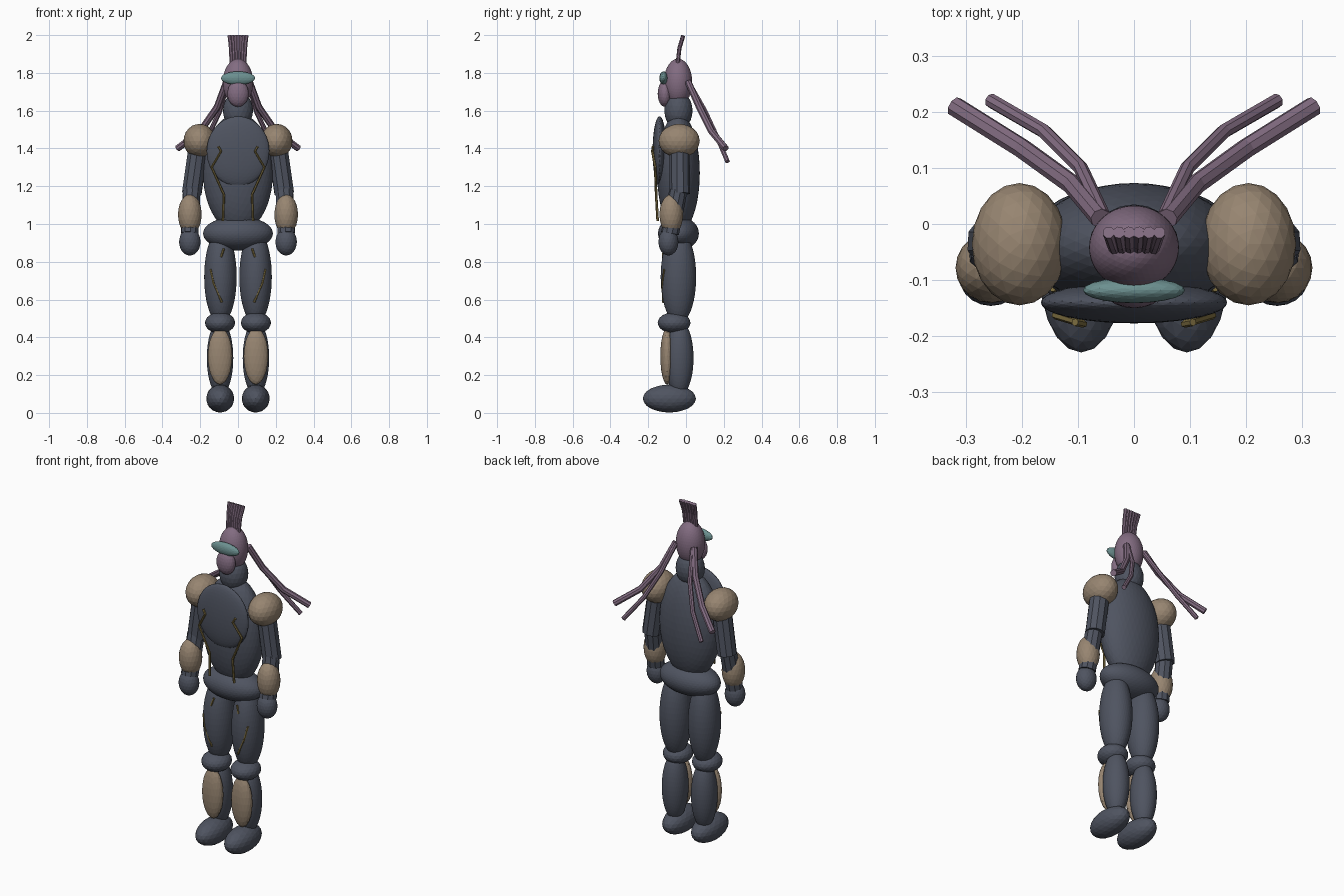
import bpy

if "Cube" in bpy.data.objects:
    bpy.data.objects.remove(bpy.data.objects["Cube"])


def material(name, rgb):
    m = bpy.data.materials.new(name)
    m.diffuse_color = (*rgb, 1)
    m.use_nodes = True
    m.node_tree.nodes["Principled BSDF"].inputs["Base Color"].default_value = m.diffuse_color
    return m


DARK = material("dark slate suit", (0.078, 0.088, 0.118))
TAN = material("tan armour", (0.31, 0.235, 0.165))
SKIN = material("mauve skin", (0.225, 0.15, 0.22))
TEAL = material("teal visor", (0.15, 0.28, 0.28))
GOLD = material("dull gold trim", (0.2, 0.15, 0.05))


def blob(name, centre, radii, mat, detail=3):
    """Stretched icosphere; the finer ones carry the large body masses."""
    bpy.ops.mesh.primitive_ico_sphere_add(subdivisions=detail, radius=1, location=centre)
    o = bpy.context.object
    o.name = name
    o.scale = radii
    bpy.ops.object.transform_apply(location=False, rotation=False, scale=True)
    o.data.materials.append(mat)
    return o


def tube(name, points, radius, mat, sides=8):
    """Capped tube with flat sides along a polyline."""
    cu = bpy.data.curves.new(name, 'CURVE')
    cu.dimensions = '3D'
    cu.bevel_depth = radius
    cu.bevel_resolution = (sides - 4) // 2
    cu.use_fill_caps = True
    sp = cu.splines.new('POLY')
    sp.points.add(len(points) - 1)
    for p, co in zip(sp.points, points):
        p.co = (*co, 1)
    sp.use_smooth = False
    o = bpy.data.objects.new(name, cu)
    bpy.context.collection.objects.link(o)
    bpy.ops.object.select_all(action='DESELECT')
    o.select_set(True)
    bpy.context.view_layer.objects.active = o
    bpy.ops.object.convert(target='MESH')
    o = bpy.context.object
    o.name = name
    o.data.materials.clear()
    o.data.materials.append(mat)
    return o


# Trunk
blob("torso", (0, -0.04, 1.27), (0.185, 0.113, 0.315), DARK, 4)
blob("chest_plate", (0, -0.14, 1.385), (0.166, 0.037, 0.185), DARK, 4)
blob("pelvis", (0, -0.04, 0.95), (0.185, 0.108, 0.09), DARK, 4)
blob("neck", (0, -0.04, 1.60), (0.08, 0.075, 0.10), DARK)

# Head
blob("head", (0, -0.042, 1.75), (0.08, 0.075, 0.125), SKIN, 4)
blob("face", (0, -0.112, 1.69), (0.057, 0.038, 0.07), SKIN)
blob("visor", (0, -0.118, 1.772), (0.091, 0.023, 0.036), TEAL)

# Crest: a row of strands fanning out slightly upward
for i in range(6):
    t = (i - 2.5) / 2.5
    tube(f"crest_strand_{i}", [(0.034 * t, -0.045, 1.84), (0.038 * t, -0.035, 1.93),
                               (0.045 * t, -0.015, 1.997)], 0.011, SKIN)

for s, side in ((-1, "left"), (1, "right")):
    def at(*pts):
        return [(s * x, y, z) for x, y, z in pts]

    # Head tendrils sweeping back and out
    tube(f"outer_tendril_{side}", at((0.06, 0.01, 1.755), (0.11, 0.07, 1.62),
                                     (0.20, 0.135, 1.49), (0.32, 0.21, 1.40)), 0.018, SKIN)
    tube(f"inner_tendril_{side}", at((0.055, 0.015, 1.75), (0.095, 0.10, 1.60),
                                     (0.16, 0.165, 1.46), (0.255, 0.22, 1.33)), 0.013, SKIN)

    # Arm
    blob(f"shoulder_pad_{side}", (s * 0.204, -0.036, 1.44), (0.085, 0.109, 0.09), TAN)
    tube(f"upper_arm_{side}", at((0.205, -0.035, 1.44), (0.245, -0.033, 1.16)), 0.054, DARK, 10)
    tube(f"forearm_{side}", at((0.245, -0.04, 1.18), (0.256, -0.085, 0.95)), 0.048, DARK, 10)
    blob(f"forearm_guard_{side}", (s * 0.255, -0.078, 1.05), (0.063, 0.063, 0.107), TAN)
    blob(f"hand_{side}", (s * 0.255, -0.093, 0.905), (0.057, 0.053, 0.072), DARK)

    # Leg
    blob(f"thigh_{side}", (s * 0.093, -0.04, 0.72), (0.086, 0.094, 0.25), DARK, 4)
    blob(f"knee_{side}", (s * 0.095, -0.063, 0.477), (0.08, 0.087, 0.056), DARK)
    blob(f"calf_{side}", (s * 0.095, -0.035, 0.29), (0.07, 0.075, 0.20), DARK, 4)
    blob(f"shin_guard_{side}", (s * 0.095, -0.1, 0.30), (0.065, 0.036, 0.15), TAN)
    blob(f"foot_{side}", (s * 0.094, -0.088, 0.076), (0.074, 0.141, 0.074), DARK)

    # Gold trim lines on chest and thigh
    tube(f"chest_trim_{side}", at((0.105, -0.175, 1.41), (0.09, -0.178, 1.385), (0.14, -0.163, 1.30),
                                  (0.075, -0.158, 1.155), (0.08, -0.15, 1.015)), 0.007, GOLD, 6)
    tube(f"thigh_trim_{side}", at((0.145, -0.115, 0.76), (0.13, -0.124, 0.69),
                                  (0.085, -0.122, 0.585)), 0.006, GOLD, 6)
    tube(f"hip_trim_{side}", at((0.075, -0.117, 0.87), (0.09, -0.123, 0.825)), 0.006, GOLD, 6)
